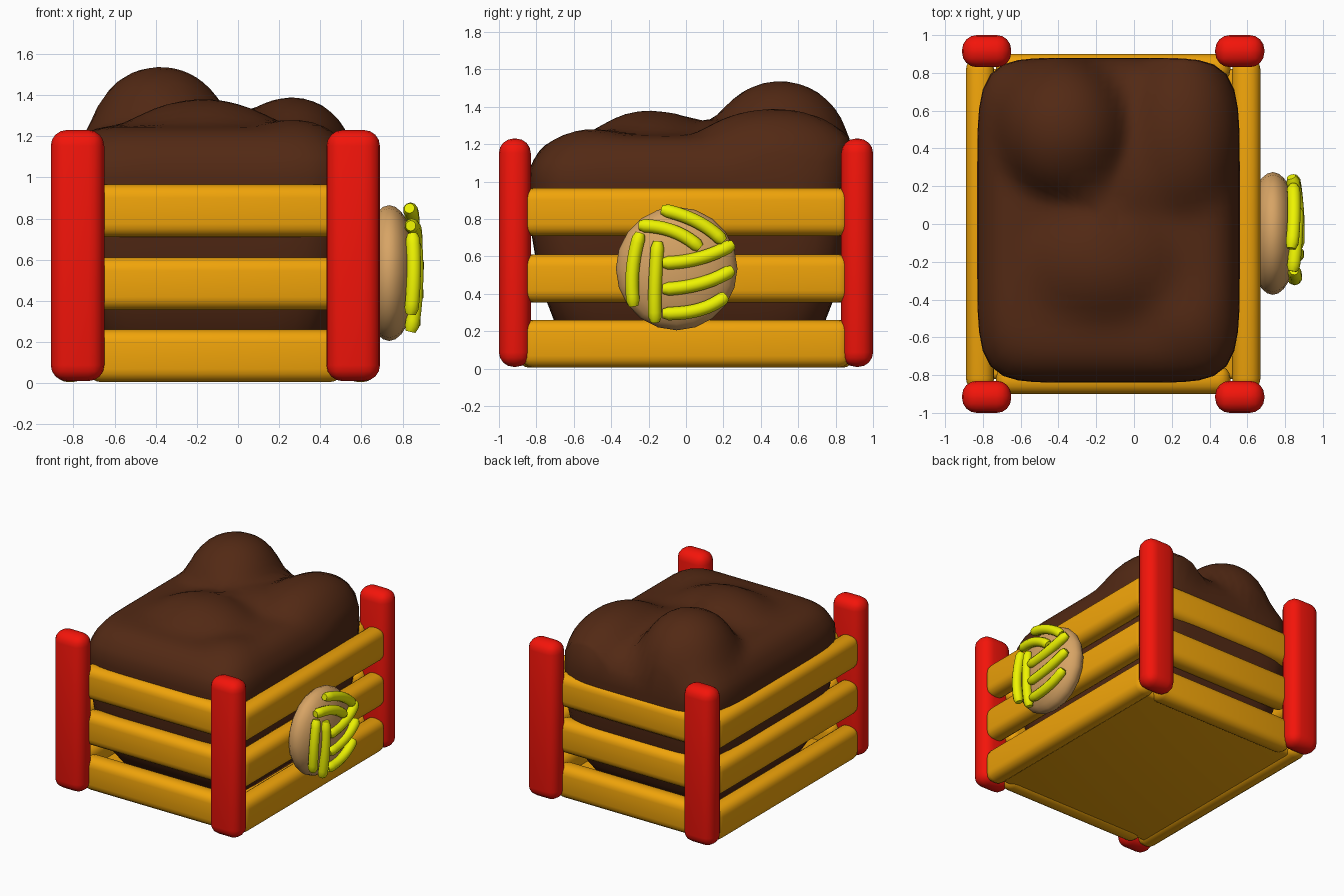
import bpy, bmesh, math
from mathutils import Vector

if "Cube" in bpy.data.objects:
    bpy.data.objects.remove(bpy.data.objects["Cube"])

CX = -0.11  # centre line of the crate, the ball sticks out on +x


def material(name, rgb):
    m = bpy.data.materials.new(name)
    m.diffuse_color = (*rgb, 1)
    m.use_nodes = True
    m.node_tree.nodes["Principled BSDF"].inputs["Base Color"].default_value = m.diffuse_color
    return m


RED = material("red", (0.90, 0.007, 0.003))
ORANGE = material("orange", (0.87, 0.37, 0.003))
BROWN = material("brown", (0.085, 0.022, 0.007))
TAN = material("tan", (0.68, 0.37, 0.13))
LIME = material("lime_yellow", (0.85, 0.90, 0.0))


def add_object(name, bm, mat, angle=60):
    bmesh.ops.recalc_face_normals(bm, faces=bm.faces)
    me = bpy.data.meshes.new(name)
    bm.to_mesh(me)
    bm.free()
    me.materials.append(mat)
    ob = bpy.data.objects.new(name, me)
    bpy.context.collection.objects.link(ob)
    bpy.ops.object.select_all(action='DESELECT')
    ob.select_set(True)
    bpy.context.view_layer.objects.active = ob
    bpy.ops.object.shade_smooth_by_angle(angle=math.radians(angle))
    return ob


def rounded_box(name, lo, hi, bevel, mat):
    lo, hi = Vector(lo), Vector(hi)
    bm = bmesh.new()
    bmesh.ops.create_cube(bm, size=1)
    for v in bm.verts:
        v.co = Vector([c * s for c, s in zip(v.co, hi - lo)]) + (lo + hi) / 2
    bmesh.ops.bevel(bm, geom=bm.edges[:], offset=bevel, segments=4,
                    profile=0.5, affect='EDGES')
    return add_object(name, bm, mat)


# Corner posts
for sx, xn in ((-1, "left"), (1, "right")):
    for sy, yn in ((-1, "front"), (1, "back")):
        x, y = CX + sx * 0.67, sy * 0.915
        rounded_box(f"{yn}_{xn}_post", (x - 0.13, y - 0.085, 0.01),
                    (x + 0.13, y + 0.085, 1.23), 0.077, RED)

# Three rows of rails on all four sides
for i, z in enumerate((0.005, 0.355, 0.71)):
    for s, yn, xn in ((-1, "front", "left"), (1, "back", "right")):
        y, x = s * 0.825, CX + s * 0.705
        rounded_box(f"{yn}_rail_{i}", (CX - 0.62, y - 0.075, z),
                    (CX + 0.62, y + 0.075, z + 0.255), 0.064, ORANGE)
        rounded_box(f"{xn}_rail_{i}", (x - 0.075, -0.88, z),
                    (x + 0.075, 0.88, z + 0.255), 0.064, ORANGE)

# Floor panel
rounded_box("floor", (CX - 0.69, -0.82, 0.02), (CX + 0.69, 0.82, 0.12), 0.03, ORANGE)

# Soil heap: lumps as (x, y, radius x, radius y, top z, roundness)
LUMPS = ((-0.38, 0.50, 0.37, 0.40, 1.54, 0.32), (0.26, 0.47, 0.32, 0.50, 1.39, 0.35),
         (-0.15, 0.25, 0.60, 0.66, 1.33, 0.6), (-0.17, -0.20, 0.52, 0.42, 1.38, 0.45),
         (0.27, -0.50, 0.27, 0.28, 1.27, 0.4))


def heap_height(x, y, s):
    base_z = 0.9
    total = (0.16 + 0.19 * (1 - s ** 12)) ** 11
    for lx, ly, rx, ry, top, e in LUMPS:
        d = ((x - lx) / rx) ** 2 + ((y - ly) / ry) ** 2
        if d < 1:
            total += ((top - base_z) * (1 - d) ** e) ** 11
    return base_z + total ** (1 / 11)


def heap_point(angle, s):
    c, n = (math.cos(angle), math.sin(angle)), 6.5
    r = s / (abs(c[0]) ** n + abs(c[1]) ** n) ** (1 / n)
    return -0.135 + 0.695 * r * c[0], 0.02 + 0.86 * r * c[1]


N = 72
bm = bmesh.new()
rings = []
for z, s in ((0.10, 0.72), (0.26, 0.845), (0.36, 0.89), (0.52, 0.945),
             (0.70, 0.98), (0.88, 0.995), (1.0, 1.0)):
    rings.append([bm.verts.new((*heap_point(math.tau * k / N, s), z)) for k in range(N)])
for s in (0.995, 0.97, 0.94, 0.9, 0.85, 0.8, 0.74, 0.68, 0.61, 0.54, 0.47,
          0.4, 0.32, 0.24, 0.16, 0.08):
    ring = []
    for k in range(N):
        x, y = heap_point(math.tau * k / N, s)
        ring.append(bm.verts.new((x, y, heap_height(x, y, s))))
    rings.append(ring)
for a, b in zip(rings, rings[1:]):
    for k in range(N):
        j = (k + 1) % N
        bm.faces.new((a[k], a[j], b[j], b[k]))
bm.faces.new(rings[0])
bm.faces.new(rings[-1])
# Even out the creases between the lumps
for _ in range(2):
    bmesh.ops.smooth_vert(bm, verts=[v for r in rings[8:] for v in r], factor=0.4,
                          use_axis_z=True)
heap = add_object("soil_heap", bm, BROWN, 80)

# Flattened ball on the right side
BY, BZ = -0.05, 0.535
bm = bmesh.new()
bmesh.ops.create_uvsphere(bm, u_segments=20, v_segments=14, radius=1)
for v in bm.verts:
    x, y, z = v.co
    v.co = (0.735 + 0.135 * z, BY + 0.325 * x, BZ + 0.33 * y)
add_object("ball", bm, TAN)

# Raised strips on the ball: start, middle, end as (y, z)
STRIPS = (((-0.13, 0.85), (0.06, 0.785), (0.20, 0.68)),
          ((-0.25, 0.765), (-0.07, 0.735), (0.075, 0.645)),
          ((-0.245, 0.725), (-0.285, 0.53), (-0.28, 0.335)),
          ((-0.15, 0.68), (-0.165, 0.45), (-0.165, 0.25)),
          ((-0.125, 0.565), (0.07, 0.59), (0.25, 0.665)),
          ((-0.125, 0.425), (0.08, 0.455), (0.25, 0.53)),
          ((-0.125, 0.295), (0.07, 0.315), (0.215, 0.39)))
R, M, STEPS = 0.036, 10, 14
for i, (p0, p1, p2) in enumerate(STRIPS):
    path = []
    for k in range(STEPS + 1):
        t = k / STEPS
        w = ((1 - t) * (1 - 2 * t), 4 * t * (1 - t), t * (2 * t - 1))
        y, z = (w[0] * p0[a] + w[1] * p1[a] + w[2] * p2[a] for a in (0, 1))
        d = ((y - BY) ** 2 + (z - BZ) ** 2) / 0.36 ** 2
        path.append(Vector((0.805 + 0.065 * math.sqrt(max(0, 1 - d)), y, z)))
    bm = bmesh.new()
    rings = []
    for k, p in enumerate(path):
        tan = (path[min(k + 1, STEPS)] - path[max(k - 1, 0)]).normalized()
        side = tan.cross(Vector((1, 0, 0))).normalized()
        up = side.cross(tan)
        r = R * (0.7 if k in (0, STEPS) else 1)
        rings.append([bm.verts.new(p + r * (math.cos(math.tau * m / M) * side
                                            + math.sin(math.tau * m / M) * up))
                      for m in range(M)])
    for a, b in zip(rings, rings[1:]):
        for m in range(M):
            j = (m + 1) % M
            bm.faces.new((a[m], a[j], b[j], b[m]))
    bm.faces.new(rings[0])
    bm.faces.new(rings[-1])
    add_object(f"ball_strip_{i}", bm, LIME)
